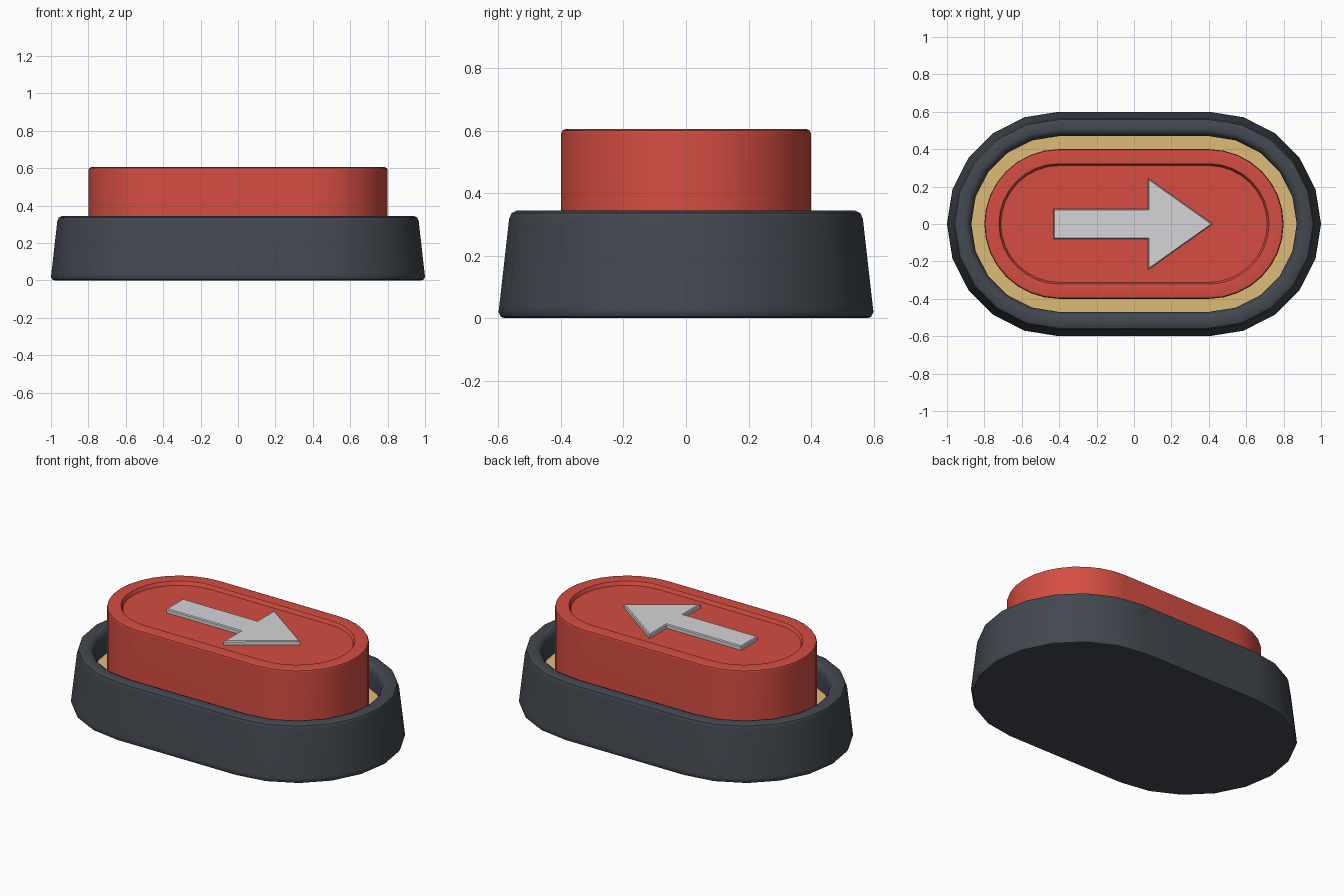
import bpy, bmesh, math

if "Cube" in bpy.data.objects:
    bpy.data.objects.remove(bpy.data.objects["Cube"])

def material(name, rgb):
    m = bpy.data.materials.new(name)
    m.diffuse_color = (*rgb, 1)
    m.use_nodes = True
    m.node_tree.nodes["Principled BSDF"].inputs["Base Color"].default_value = m.diffuse_color
    return m

CHARCOAL = material("charcoal", (0.055, 0.065, 0.08))
TAN = material("tan", (0.72, 0.5, 0.19))
RED = material("red", (0.66, 0.075, 0.055))
GREY = material("light grey", (0.66, 0.66, 0.68))

def finish(name, bm, mats):
    bmesh.ops.recalc_face_normals(bm, faces=bm.faces)
    me = bpy.data.meshes.new(name)
    bm.to_mesh(me)
    bm.free()
    for m in mats:
        me.materials.append(m)
    ob = bpy.data.objects.new(name, me)
    bpy.context.collection.objects.link(ob)
    bpy.ops.object.select_all(action='DESELECT')
    ob.select_set(True)
    bpy.context.view_layer.objects.active = ob
    bpy.ops.object.shade_smooth_by_angle(angle=math.radians(35))
    mod = ob.modifiers.new("flat caps", 'WEIGHTED_NORMAL')
    mod.keep_sharp = True
    return ob

def stadium(r, z, n, half=0.4):
    """Rounded-end outline: two half circles of n sides joined by straights."""
    pts = []
    for side, start in ((1, -90), (-1, 90)):
        for i in range(n + 1):
            a = math.radians(start + 180 * i / n)
            pts.append((side * half + r * math.cos(a), r * math.sin(a), z))
    return pts

def loft(profile, n):
    """Stack stadium rings along an (r, z) profile and cap both ends."""
    bm = bmesh.new()
    rings = [[bm.verts.new(p) for p in stadium(r, z, n)] for r, z in profile]
    for a, b in zip(rings, rings[1:]):
        for i in range(len(a)):
            j = (i + 1) % len(a)
            bm.faces.new((a[i], a[j], b[j], b[i]))
    bm.faces.new(rings[0][::-1])
    last = bm.faces.new(rings[-1])
    return bm, last

# Housing: tapered tray with rounded rim; its well floor is tan
bm, floor = loft([(0.58, 0), (0.593, 0.005), (0.6, 0.02), (0.598, 0.035),
                  (0.566, 0.318), (0.558, 0.336), (0.54, 0.345),
                  (0.505, 0.345), (0.488, 0.338), (0.475, 0.322),
                  (0.47, 0.3), (0.47, 0.2)], 10)
floor.material_index = 1
finish("housing", bm, [CHARCOAL, TAN])

# Push button: straight wall, small rounded edge, shallow recessed top
bm, _ = loft([(0.4, 0.2), (0.4, 0.59), (0.396, 0.6), (0.386, 0.605),
              (0.328, 0.605), (0.322, 0.602), (0.312, 0.58)], 16)
finish("push_button", bm, [RED])

# Raised arrow on the recessed top
outline = [(-0.43, -0.08), (0.075, -0.08), (0.075, -0.245), (0.42, 0),
           (0.075, 0.245), (0.075, 0.08), (-0.43, 0.08)]
bm = bmesh.new()
face = bm.faces.new([bm.verts.new((x, y, 0.578)) for x, y in outline])
top = bmesh.ops.extrude_face_region(bm, geom=[face])["geom"]
bmesh.ops.translate(bm, vec=(0, 0, 0.027),
                    verts=[v for v in top if isinstance(v, bmesh.types.BMVert)])
rim = [e for e in bm.edges if all(v.co.z > 0.6 for v in e.verts)]
bmesh.ops.bevel(bm, geom=rim, offset=0.005, segments=1, affect='EDGES')
finish("arrow", bm, [GREY])
